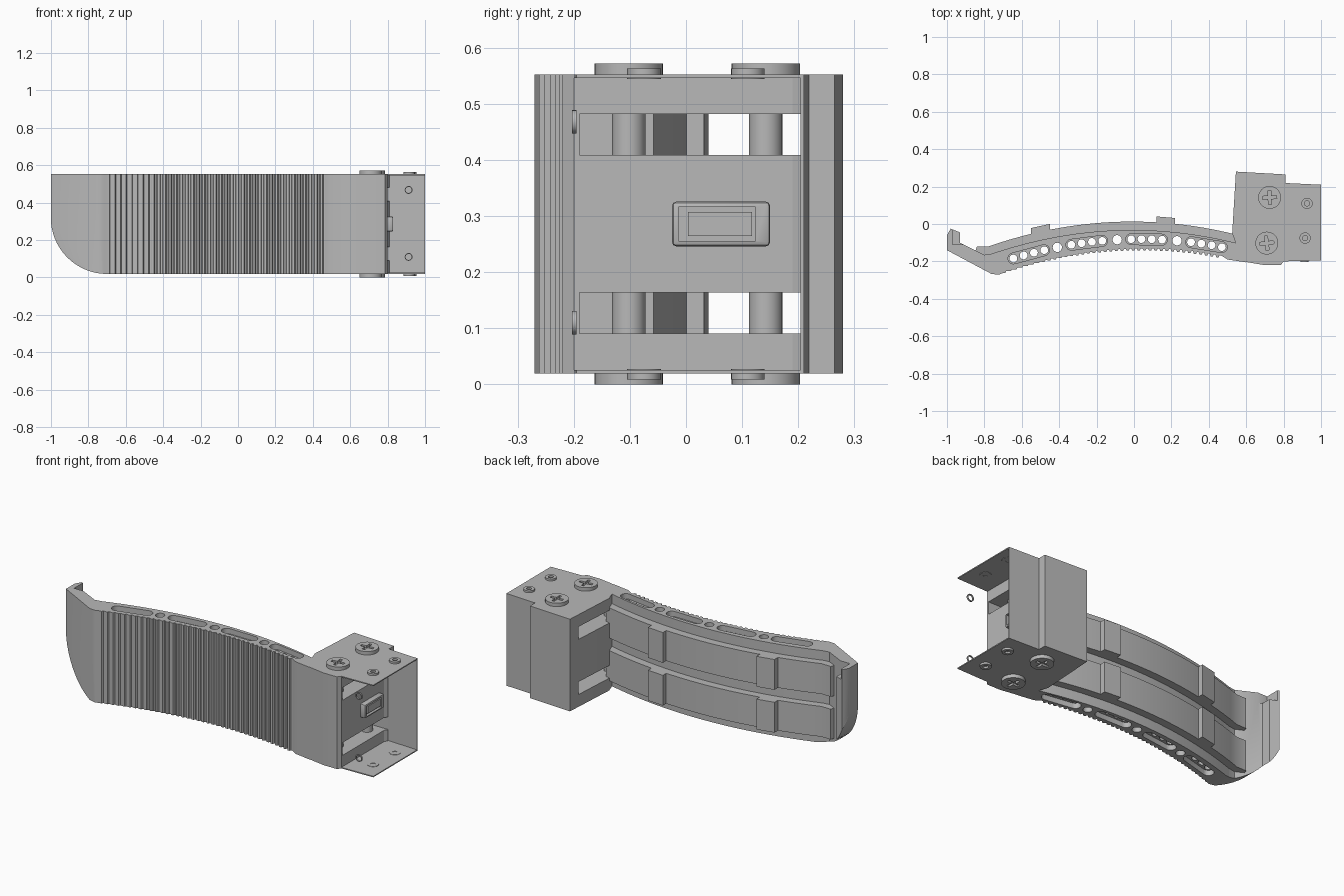
import bpy, bmesh, math
from mathutils import Matrix, Vector

cube = bpy.data.objects.get("Cube")
if cube:
    bpy.data.objects.remove(cube, do_unlink=True)

grey = bpy.data.materials.new("plain_grey")
grey.use_nodes = True
grey.diffuse_color = (0.48, 0.48, 0.48, 1)
grey.node_tree.nodes["Principled BSDF"].inputs["Base Color"].default_value = grey.diffuse_color

LOW, HIGH = 0.02, 0.552      # bottom and top of the body
MID = (LOW + HIGH) / 2


def finish(name, bm):
    bmesh.ops.recalc_face_normals(bm, faces=bm.faces)
    me = bpy.data.meshes.new(name)
    bm.to_mesh(me)
    bm.free()
    me.materials.append(grey)
    ob = bpy.data.objects.new(name, me)
    bpy.context.collection.objects.link(ob)
    return ob


def prism(name, outline, z0, z1):
    """Extrude an xy outline upward."""
    bm = bmesh.new()
    face = bm.faces.new([bm.verts.new((x, y, z0)) for x, y in outline])
    out = bmesh.ops.extrude_face_region(bm, geom=[face])
    verts = [v for v in out["geom"] if isinstance(v, bmesh.types.BMVert)]
    bmesh.ops.translate(bm, verts=verts, vec=(0, 0, z1 - z0))
    return finish(name, bm)


def box(name, x0, x1, y0, y1, z0, z1, bevel=0):
    ob = prism(name, [(x0, y0), (x1, y0), (x1, y1), (x0, y1)], z0, z1)
    if bevel:
        mod = ob.modifiers.new("soft_edges", "BEVEL")
        mod.width, mod.segments = bevel, 2
    return ob


def circle(cx, cy, r, n=20):
    return [(cx + r * math.cos(math.tau * i / n), cy + r * math.sin(math.tau * i / n)) for i in range(n)]


def capsule(a, b, r, n=8):
    """Outline of a slot running from a to b."""
    a, b = Vector(a), Vector(b)
    ang = math.atan2(b.y - a.y, b.x - a.x)
    pts = []
    for c, start in ((b, ang - math.pi / 2), (a, ang + math.pi / 2)):
        for i in range(n + 1):
            t = start + math.pi * i / n
            pts.append((c.x + r * math.cos(t), c.y + r * math.sin(t)))
    return pts


def cut(ob, cutters):
    """Subtract the cutters for good and remove them."""
    for c in cutters:
        c.hide_render = True
        mod = ob.modifiers.new("cut", "BOOLEAN")
        mod.operation, mod.solver, mod.object = "DIFFERENCE", "EXACT", c
    bpy.context.view_layer.update()
    deps = bpy.context.evaluated_depsgraph_get()
    me = bpy.data.meshes.new_from_object(ob.evaluated_get(deps))
    ob.modifiers.clear()
    ob.data = me
    for c in cutters:
        bpy.data.objects.remove(c, do_unlink=True)
    return ob


def ring(name, x, y, r, hole, z0, z1):
    return cut(prism(name, circle(x, y, r), z0, z1),
               [prism("ring_cutter", circle(x, y, hole), z0 - 0.1, z1 + 0.1)])


def front(x):
    return -0.141 + 0.015 * x - 0.225 * x * x


def back(x):
    return 0.013 - 0.0045 * x - 0.225 * x * x


def centre(x):
    return (x, front(x) + 0.06)


def spread(a, b, n):
    return [a + (b - a) * i / (n - 1) for i in range(n)]


# Lever: curved plate with a ribbed front and a kicked-out tip
ribs = []
pitch = 0.03
for i in range(39):
    x = -0.70 + i * pitch
    ribs += [(x, front(x)), (x + 0.4 * pitch, front(x)),
             (x + 0.55 * pitch, front(x) + 0.01), (x + 0.85 * pitch, front(x) + 0.01)]
outline = [(-0.98, -0.025), (-1.0, -0.06), (-1.0, -0.14), (-0.76, -0.268), (-0.72, -0.27)] + ribs
outline += [(0.5, front(0.5)), (0.6, -0.205), (0.6, -0.11)]
outline += [(x, back(x) - 0.045) for x in spread(0.55, -0.76, 24)]
outline += [(-0.80, -0.165), (-0.93, -0.1), (-0.93, -0.045)]
lever = prism("lever_body", outline, LOW, HIGH)

# Lever cutters: rounded lower tip, edge slots and through holes
corner = [(-1.1, LOW - 0.1), (-0.7, LOW - 0.1)]
for i in range(17):
    t = math.pi / 2 * i / 16
    corner.append((-0.7 - 0.301 * math.sin(t), LOW + 0.3 - 0.301 * math.cos(t)))
corner.append((-1.1, LOW + 0.3))


def tip_cutter():
    ob = prism("tip_cutter", corner, -0.5, 0.5)
    ob.data.transform(Matrix.Rotation(math.pi / 2, 4, "X"))
    return ob


cutters = [tip_cutter(), box("notch_cutter", -0.97, -0.90, -0.11, 0, HIGH - 0.06, HIGH + 0.1)]
for start in (-0.645, -0.335, -0.015, 0.305):
    slot = capsule(centre(start), centre(start + 0.165), 0.029)
    cutters += [prism("slot_cutter", slot, HIGH - 0.03, HIGH + 0.1),
                prism("slot_cutter", slot, LOW - 0.1, LOW + 0.03)]
    for x in spread(start, start + 0.165, 4):
        cutters.append(prism("hole_cutter", circle(*centre(x), 0.021, 14), -0.2, 0.8))
for x in (-0.41, -0.09, 0.23):
    cutters.append(prism("hole_cutter", circle(*centre(x), 0.025, 16), -0.2, 0.8))
cut(lever, cutters)

# Two raised rails with lugs along the back of the lever
for side, z0 in (("lower", 0.075), ("upper", 0.322)):
    z1 = z0 + 0.175
    xs = spread(-0.78, 0.55, 24)
    rail = [(x, back(x)) for x in xs] + [(x, back(x) - 0.06) for x in reversed(xs)]
    rail += [(-0.85, -0.15), (-0.84, -0.12)]
    cut(prism(side + "_rail", rail, z0, z1), [tip_cutter()])
    for x0 in (-0.55, 0.12):
        x1 = x0 + 0.1
        prism(side + "_lug", [(x0, back(x0) - 0.03), (x1, back(x1) - 0.03),
                              (x1, back(x1) + 0.031), (x0, back(x0) + 0.031)], z0, z1)

# Hinge block with two through channels
block = prism("hinge_block", [(0.545, 0.28), (0.81, 0.265), (0.81, 0.205), (0.80, 0.19), (0.80, -0.2),
                              (0.785, -0.22), (0.70, -0.22), (0.58, -0.2), (0.525, -0.05)], LOW, HIGH)
cut(block, [box("channel_cutter", 0.4, 0.9, -0.19, 0.21, z, z + 0.073) for z in (0.091, 0.409)])

# Bracket: thin top and bottom plates and a back wall
for label, z in (("top", HIGH - 0.006), ("bottom", LOW)):
    prism(label + "_plate", [(0.79, -0.2), (1.0, -0.195), (1.0, 0.21), (0.79, 0.22)], z, z + 0.006)
prism("back_wall", [(0.79, 0.214), (1.0, 0.204), (1.0, 0.21), (0.79, 0.22)], LOW, HIGH)

# Bolts: shaft with a cross-slotted head at both ends
for label, x, y, turn in (("front", 0.71, -0.102, 0.12), ("rear", 0.725, 0.142, 0.05)):
    prism(label + "_bolt_shaft", circle(x, y, 0.03, 24), LOW + 0.01, HIGH - 0.01)
    for end, z0, z1, cz in (("top", HIGH - 0.004, 0.572, 0.572), ("bottom", 0, LOW + 0.004, 0)):
        head = prism(f"{label}_bolt_{end}_head", circle(x, y, 0.061, 32), z0, z1)
        bars = []
        for quarter in (0, math.pi / 2):
            bar = box("cross_cutter", -0.038, 0.038, -0.008, 0.008, cz - 0.012, cz + 0.012)
            bar.data.transform(Matrix.Translation((x, y, 0)) @ Matrix.Rotation(turn + quarter, 4, "Z"))
            bars.append(bar)
        cut(head, bars)

# Rivet rings on the plates and on the open front
for x, y in ((0.915, -0.075), (0.925, 0.11)):
    ring("top_rivet", x, y, 0.03, 0.014, HIGH - 0.008, HIGH + 0.011)
    ring("bottom_rivet", x, y, 0.03, 0.014, LOW - 0.011, LOW + 0.008)
for z in (0.11, 0.468):
    rivet = ring("front_rivet", 0, 0, 0.021, 0.016, -0.004, 0.004)
    rivet.data.transform(Matrix.Translation((0.912, -0.199, z)) @ Matrix.Rotation(math.pi / 2, 4, "X"))

# Switch on the end face
zc = MID
cut(box("switch_frame", 0.79, 0.83, -0.025, 0.15, zc - 0.04, zc + 0.04, 0.008),
    [box("switch_cutter", 0.815, 0.9, -0.013, 0.124, zc - 0.03, zc + 0.03)])
box("switch_button", 0.80, 0.826, 0.004, 0.118, zc - 0.021, zc + 0.021)

# Smooth rounded surfaces, keep hard edges
bpy.ops.object.select_all(action="DESELECT")
for ob in bpy.context.collection.objects:
    if ob.type == "MESH" and grey.name in ob.data.materials:
        ob.select_set(True)
        bpy.context.view_layer.objects.active = ob
bpy.ops.object.shade_smooth_by_angle(angle=math.radians(30))
